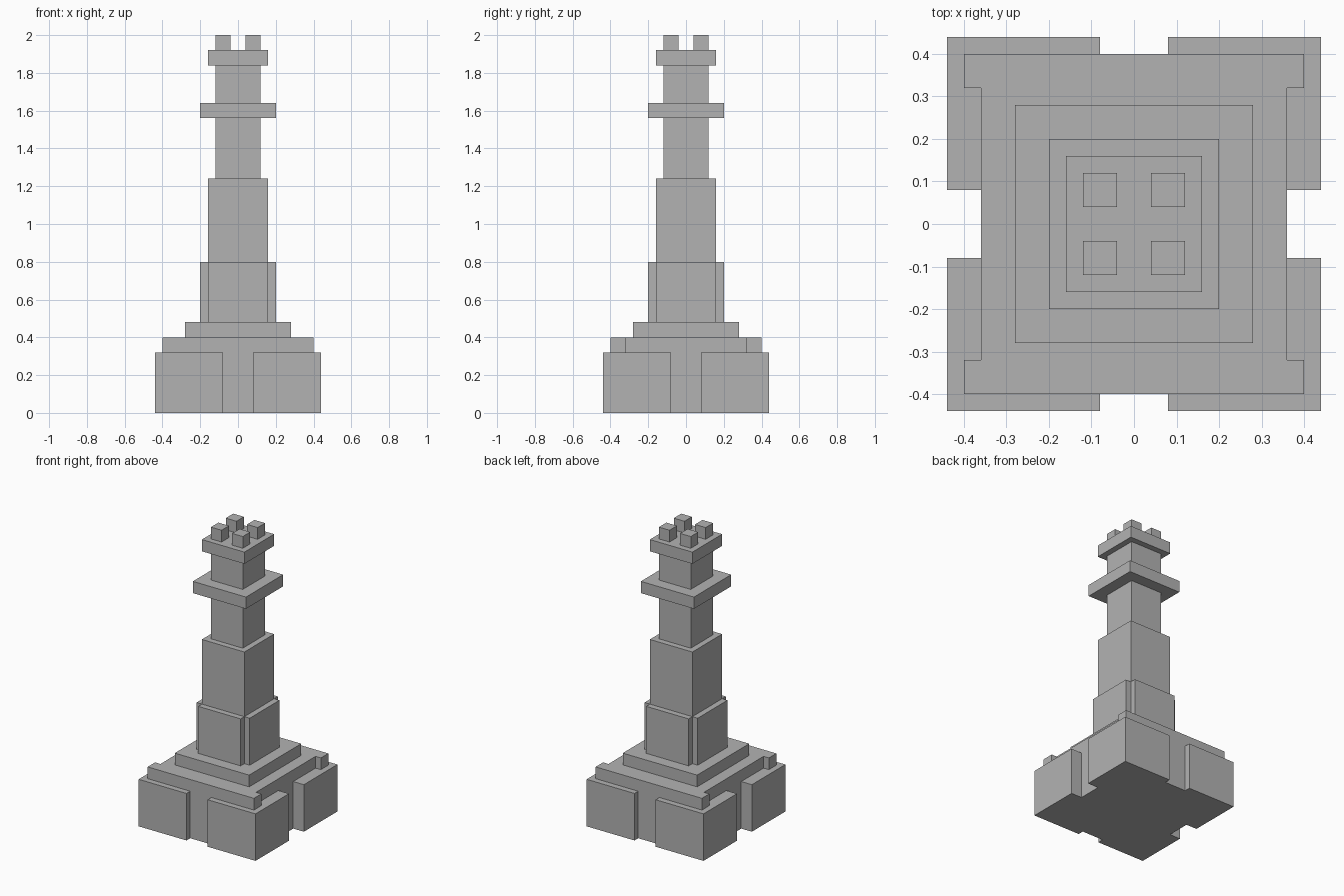
import bpy
import bmesh

cube = bpy.data.objects.get("Cube")
if cube:
    bpy.data.objects.remove(cube, do_unlink=True)

stone = bpy.data.materials.new("grey_stone")
stone.use_nodes = True
GREY = (0.45, 0.45, 0.45, 1)
stone.diffuse_color = GREY
stone.node_tree.nodes["Principled BSDF"].inputs["Base Color"].default_value = GREY


def prism(name, outline, z0, z1):
    """Extrude a flat outline from z0 up to z1."""
    bm = bmesh.new()
    base = bm.faces.new([bm.verts.new((x, y, z0)) for x, y in outline])
    top = bmesh.ops.extrude_face_region(bm, geom=[base])["geom"]
    verts = [v for v in top if isinstance(v, bmesh.types.BMVert)]
    bmesh.ops.translate(bm, verts=verts, vec=(0, 0, z1 - z0))
    bmesh.ops.recalc_face_normals(bm, faces=bm.faces)
    mesh = bpy.data.meshes.new(name)
    bm.to_mesh(mesh)
    bm.free()
    mesh.materials.append(stone)
    obj = bpy.data.objects.new(name, mesh)
    bpy.context.collection.objects.link(obj)
    return obj


def rect(x0, x1, y0, y1):
    return [(x0, y0), (x1, y0), (x1, y1), (x0, y1)]


def block(name, hx, hy, z0, z1):
    return prism(name, rect(-hx, hx, -hy, hy), z0, z1)


# Central tiers, from the ground up
block("base_core", 0.36, 0.40, 0, 0.40)
block("base_step", 0.28, 0.28, 0.40, 0.48)
block("lower_shaft", 0.16, 0.16, 0.48, 1.24)
block("upper_shaft", 0.12, 0.12, 1.24, 1.84)
block("balcony", 0.20, 0.20, 1.56, 1.64)
block("cap", 0.16, 0.16, 1.84, 1.92)

# Parts repeated at the four corners
CORNER = [(0.08, 0.40), (0.36, 0.40), (0.36, 0.08),
          (0.44, 0.08), (0.44, 0.44), (0.08, 0.44)]
parts = [("corner_buttress", CORNER, 0, 0.32),
         ("base_corner_tab", rect(0.36, 0.40, 0.32, 0.40), 0.32, 0.40),
         ("merlon", rect(0.04, 0.12, 0.04, 0.12), 1.92, 2.0)]
for sx, side in ((1, "left"), (-1, "right")):
    for sy, end in ((-1, "front"), (1, "back")):
        for name, outline, z0, z1 in parts:
            prism(f"{name}_{end}_{side}",
                  [(x * sx, y * sy) for x, y in outline], z0, z1)

# Raised panels around the foot of the shaft
panel = rect(-0.16, 0.16, 0.16, 0.20)
for s, end, side in ((-1, "front", "right"), (1, "back", "left")):
    prism(f"shaft_panel_{end}", [(x, y * s) for x, y in panel], 0.48, 0.80)
    prism(f"shaft_panel_{side}", [(y * s, x) for x, y in panel], 0.48, 0.80)
